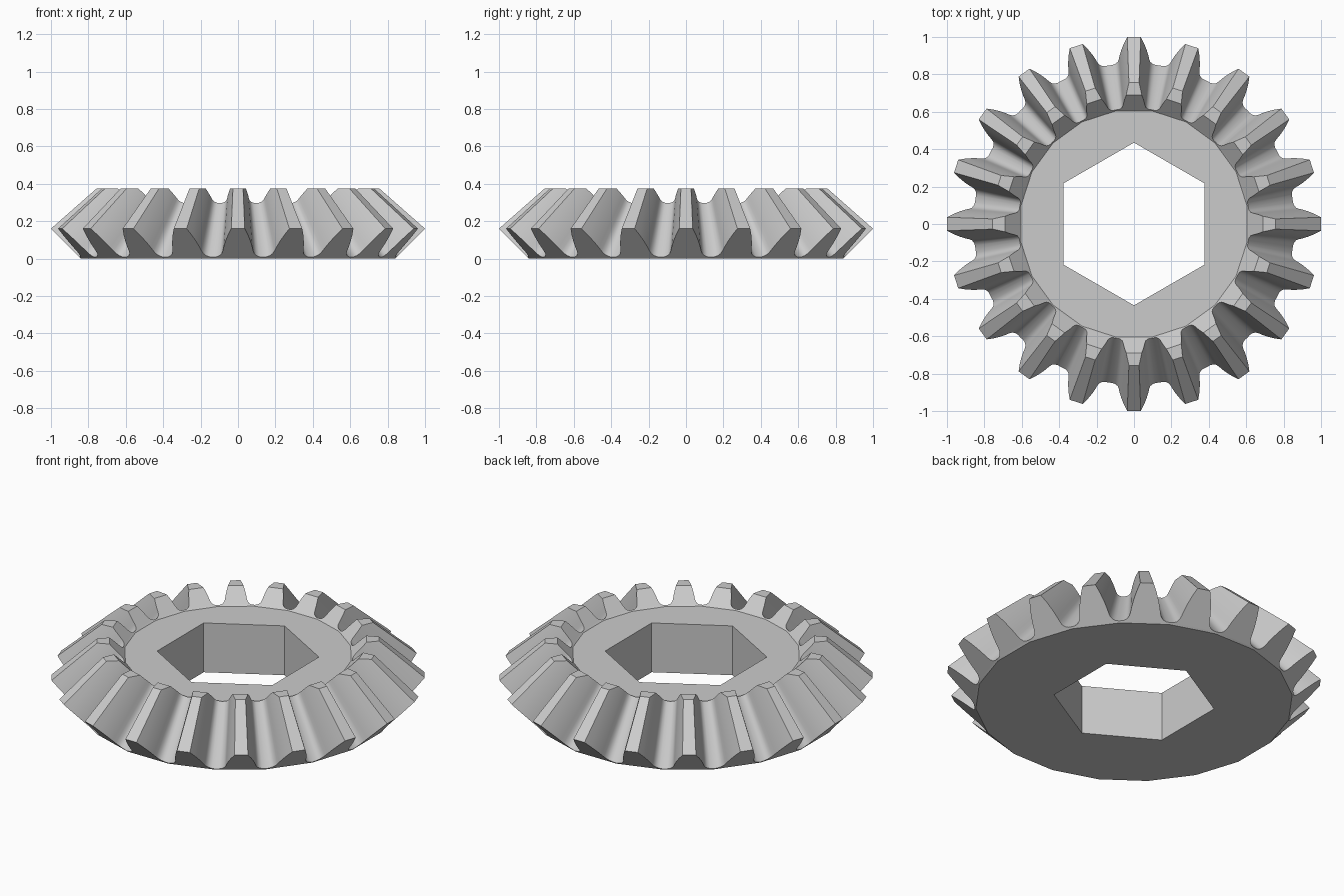
import bpy, bmesh
from math import radians, sin, cos, pi, tan
from mathutils import Matrix, Vector

cube = bpy.data.objects.get("Cube")
if cube:
    bpy.data.objects.remove(cube, do_unlink=True)

TEETH = 20
APEX = 1.04        # height where all tooth lines converge
BASE = 0.84        # apothem of the underside
SHRINK = 0.72      # size of the inner tooth end relative to the outer
TOP = 0.375        # height at which the teeth are cut flat
HEX = 0.435

# Half of one tooth in its tilted back plane: (sideways, height), tip to valley
half = [(0.036, 0.16), (0.054, 0.125), (0.068, 0.09), (0.077, 0.06), (0.081, 0.042),
        (0.087, 0.027), (0.099, 0.016), (0.115, 0.010)]
for h in (0.008, 0):
    half.append((tan(pi / TEETH) * (BASE + h), h))
profile = half + [(-x, h) for x, h in reversed(half)]

bm = bmesh.new()


def tooth_end(scale, turn):
    """Tooth section scaled towards the apex and turned into place."""
    ring = []
    for x, h in profile:
        p = Vector((x, BASE + h, h - APEX)) * scale + Vector((0, 0, APEX))
        ring.append(bm.verts.new(turn @ p))
    return ring


# Teeth: planar ends joined by tip, flanks and valleys
last = len(half) - 1
for i in range(TEETH):
    turn = Matrix.Rotation(2 * pi * i / TEETH, 3, 'Z')
    outer, inner = tooth_end(1, turn), tooth_end(SHRINK, turn)
    bm.faces.new(outer)
    bm.faces.new(inner)
    n = len(profile)
    for j in range(n):
        k = (j + 1) % n
        # skip the hidden underside and the walls shared with neighbours
        if j in (last - 1, last, last + 1):
            continue
        bm.faces.new((outer[j], outer[k], inner[k], inner[j]))
bmesh.ops.remove_doubles(bm, verts=bm.verts[:], dist=0.0005)

# Flat tops of the teeth
cut = bmesh.ops.bisect_plane(bm, geom=bm.verts[:] + bm.edges[:] + bm.faces[:],
                             plane_co=(0, 0, TOP), plane_no=(0, 0, 1), clear_outer=True)
rim = [e for e in cut["geom_cut"] if isinstance(e, bmesh.types.BMEdge)]
bmesh.ops.holes_fill(bm, edges=rim, sides=0)

# Hexagonal bore and the flat rings above and below it
disc_z = APEX * (1 - SHRINK)
bores = []
for z in (0, disc_z):
    edge_loop = [e for e in bm.edges if e.is_boundary
                 and all(abs(v.co.z - z) < 0.001 for v in e.verts)]
    hexagon = [bm.verts.new((HEX * sin(pi * i / 3), HEX * cos(pi * i / 3), z)) for i in range(6)]
    hex_edges = [bm.edges.new((hexagon[i], hexagon[(i + 1) % 6])) for i in range(6)]
    bmesh.ops.triangle_fill(bm, edges=edge_loop + hex_edges, use_beauty=True)
    bores.append(hexagon)
for i in range(6):
    k = (i + 1) % 6
    bm.faces.new((bores[0][i], bores[0][k], bores[1][k], bores[1][i]))
bmesh.ops.recalc_face_normals(bm, faces=bm.faces[:])

mesh = bpy.data.meshes.new("bevel_gear")
bm.to_mesh(mesh)
bm.free()
gear = bpy.data.objects.new("bevel_gear", mesh)
bpy.context.collection.objects.link(gear)

# Plain grey metal
grey = bpy.data.materials.new("plain_grey")
grey.use_nodes = True
colour = (0.6, 0.6, 0.6, 1)
grey.diffuse_color = colour
grey.node_tree.nodes["Principled BSDF"].inputs["Base Color"].default_value = colour
mesh.materials.append(grey)

bpy.ops.object.select_all(action='DESELECT')
gear.select_set(True)
bpy.context.view_layer.objects.active = gear
bpy.ops.object.shade_smooth_by_angle(angle=radians(30))
